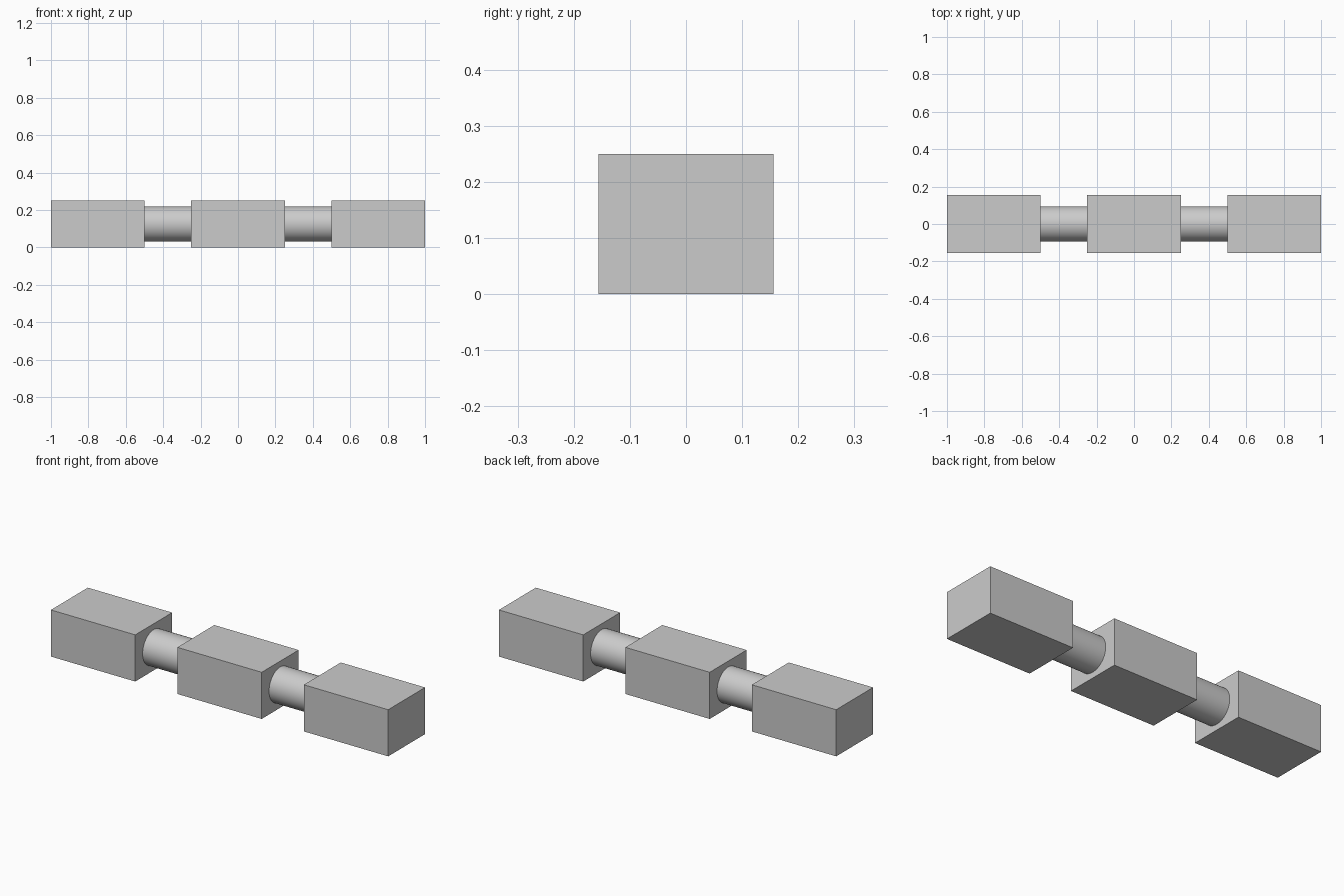
import bpy
from math import pi

default = bpy.data.objects.get("Cube")
if default:
    bpy.data.objects.remove(default, do_unlink=True)

LENGTH, DEPTH, HEIGHT = 0.5, 0.3125, 0.25
ROD_RADIUS = 0.094
MID = HEIGHT / 2

grey = bpy.data.materials.new("plain_grey")
colour = (0.6, 0.6, 0.6, 1)
grey.use_nodes = True
grey.diffuse_color = colour
grey.node_tree.nodes["Principled BSDF"].inputs["Base Color"].default_value = colour


def finish(name):
    obj = bpy.context.object
    obj.name = name
    obj.data.materials.append(grey)
    return obj


def block(name, x):
    bpy.ops.mesh.primitive_cube_add(size=1, location=(x, 0, MID))
    obj = finish(name)
    obj.scale = (LENGTH, DEPTH, HEIGHT)
    bpy.ops.object.transform_apply(location=False, rotation=False, scale=True)


def rod(name, x):
    bpy.ops.mesh.primitive_cylinder_add(
        vertices=64, radius=ROD_RADIUS, depth=LENGTH / 2,
        location=(x, 0, MID), rotation=(0, pi / 2, 0))
    finish(name)
    bpy.ops.object.shade_smooth_by_angle()


# Three equal blocks in a row
block("middle_block", 0)
for side, sign in (("left", 1), ("right", -1)):
    block(side + "_block", sign * 0.75)
    # Round rod bridging the gap between blocks
    rod(side + "_connecting_rod", sign * 0.375)
